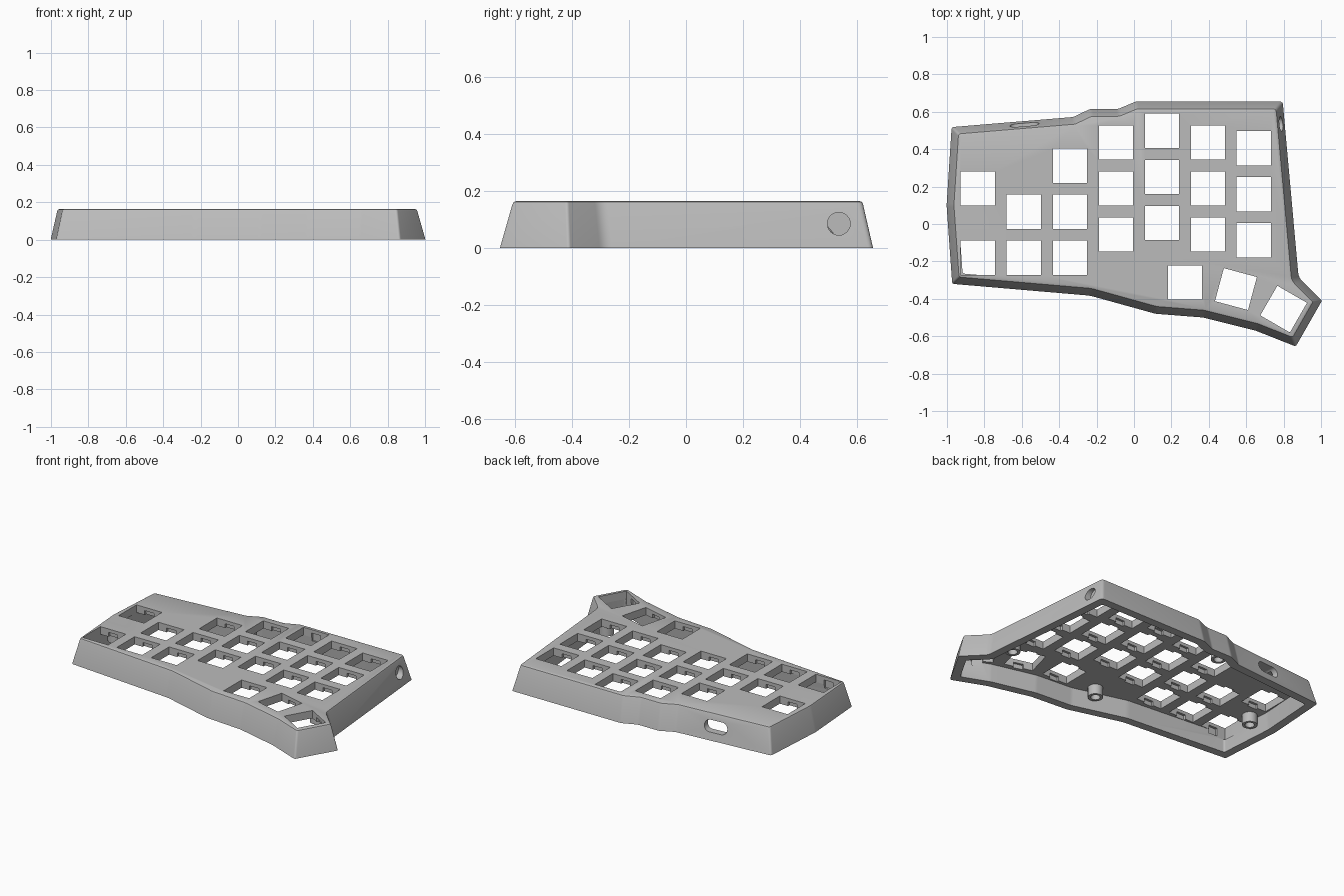
import bpy, bmesh, math
from mathutils import Vector, Matrix

if "Cube" in bpy.data.objects:
    bpy.data.objects.remove(bpy.data.objects["Cube"])

HEIGHT, PLATE_Z, KEY = 0.165, 0.115, 0.183

grey = bpy.data.materials.new("case grey")
grey.use_nodes = True
grey.diffuse_color = (0.5, 0.5, 0.5, 1)
grey.node_tree.nodes["Principled BSDF"].inputs["Base Color"].default_value = (0.5, 0.5, 0.5, 1)

# Case footprint, counter-clockwise: x, y, corner radius
OUTLINE = [
    (-0.972, -0.32, 0.015), (-0.235, -0.383, 0.2), (0.115, -0.48, 0.12),
    (0.37, -0.5, 0.12), (0.65, -0.57, 0.1), (0.865, -0.655, 0.015),
    (1.005, -0.41, 0.012), (0.88, -0.285, 0.07), (0.795, 0.655, 0.02),
    (0.01, 0.655, 0.05), (-0.085, 0.615, 0.05), (-0.235, 0.615, 0.05),
    (-0.325, 0.572, 0.05), (-0.975, 0.518, 0.015), (-1.002, 0.1, 0.15)]


def inset(amount):
    """Mitred inset of the footprint, then rounded corners."""
    pts = [Vector(p[:2]) for p in OUTLINE]
    n = len(pts)
    moved = []
    for i, p in enumerate(pts):
        d1 = (p - pts[i - 1]).normalized()
        d2 = (pts[(i + 1) % n] - p).normalized()
        n1, n2 = Vector((-d1.y, d1.x)), Vector((-d2.y, d2.x))
        moved.append(p + (n1 + n2) * amount / (1 + n1.dot(n2)))
    ring = []
    for i, p in enumerate(moved):
        a, b = moved[i - 1] - p, moved[(i + 1) % n] - p
        half = a.angle(b) / 2
        cut = min(OUTLINE[i][2] / math.tan(half), 0.4 * a.length, 0.4 * b.length)
        start, end = p + a.normalized() * cut, p + b.normalized() * cut
        for k in range(6):
            t = k / 5
            ring.append(start * (1 - t) ** 2 + p * 2 * t * (1 - t) + end * t * t)
    return ring


def make_object(name, bm):
    bmesh.ops.recalc_face_normals(bm, faces=bm.faces)
    mesh = bpy.data.meshes.new(name)
    bm.to_mesh(mesh)
    bm.free()
    mesh.materials.append(grey)
    obj = bpy.data.objects.new(name, mesh)
    bpy.context.collection.objects.link(obj)
    return obj


def loft(name, levels):
    """Solid through inset footprints at given heights."""
    bm = bmesh.new()
    rings = [[bm.verts.new((p.x, p.y, z)) for p in inset(a)] for a, z in levels]
    n = len(rings[0])
    for low, high in zip(rings, rings[1:]):
        for i in range(n):
            j = (i + 1) % n
            bm.faces.new((low[i], low[j], high[j], high[i]))
    bm.faces.new(rings[0][::-1])
    bm.faces.new(rings[-1])
    return make_object(name, bm)


def add_box(bm, x, y, turn, size, z0, z1):
    m = (Matrix.Translation((x, y, (z0 + z1) / 2))
         @ Matrix.Rotation(math.radians(turn), 4, 'Z')
         @ Matrix.Diagonal((size[0], size[1], z1 - z0, 1)))
    bmesh.ops.create_cube(bm, size=1, matrix=m)


def add_prism(bm, section, matrix, depth):
    """Extrude a closed 2D section symmetrically along local z."""
    ends = [[bm.verts.new(matrix @ Vector((x, y, s * depth / 2))) for x, y in section]
            for s in (-1, 1)]
    n = len(section)
    for i in range(n):
        j = (i + 1) % n
        bm.faces.new((ends[0][i], ends[0][j], ends[1][j], ends[1][i]))
    bm.faces.new(ends[0][::-1])
    bm.faces.new(ends[1])


def stadium(half_length, radius, steps=12):
    pts = []
    for side in (1, -1):
        for k in range(steps + 1):
            a = math.pi * (k / steps - 0.5) + (0 if side > 0 else math.pi)
            pts.append((side * half_length + radius * math.cos(a), radius * math.sin(a)))
    return pts


def subtract(target, cutter):
    cutter.hide_render = True
    mod = target.modifiers.new("cut", 'BOOLEAN')
    mod.operation, mod.solver, mod.object = 'DIFFERENCE', 'EXACT', cutter
    bpy.context.view_layer.objects.active = target
    bpy.ops.object.modifier_apply(modifier=mod.name)
    bpy.data.objects.remove(cutter)


# Key positions: columns (x, top y, count), gap in the first column, turned thumb keys
PITCH = 0.246
keys = [(-0.835, 0.19, 0), (-0.835, -0.18, 0)]
for x, top, count in [(-0.59, 0.066, 2), (-0.342, 0.312, 3), (-0.096, 0.436, 3),
                      (0.149, 0.498, 3), (0.395, 0.436, 3), (0.64, 0.405, 3)]:
    keys += [(x, top - PITCH * i, 0) for i in range(count)]
keys += [(0.272, -0.313, 0), (0.545, -0.348, -15), (0.80, -0.455, -30)]

# Tapered shell with a softened top edge, open underneath
case = loft("case_shell", [(0, 0), (0.035, 0.153), (0.039, 0.161), (0.048, HEIGHT)])
subtract(case, loft("cavity", [(0.05, -0.05), (0.062, PLATE_Z)]))

# Key openings, cable slot and round socket
bm = bmesh.new()
for x, y, turn in keys:
    add_box(bm, x, y, turn, (KEY, KEY), 0.08, 0.3)
slot = (Matrix.Translation((-0.585, 0.52, 0.085)) @ Matrix.Rotation(math.radians(4.7), 4, 'Z')
        @ Matrix.Rotation(math.pi / 2, 4, 'X'))
add_prism(bm, stadium(0.042, 0.036), slot, 0.2)
socket = Matrix.Translation((0.82, 0.535, 0.085)) @ Matrix.Rotation(math.pi / 2, 4, 'Y')
add_prism(bm, stadium(0.0001, 0.04), socket, 0.14)
subtract(case, make_object("openings", bm))

# Clip notches hidden under the lip of each key opening
bm = bmesh.new()
for x, y, turn in keys:
    add_box(bm, x, y, turn, (0.065, KEY + 0.03), 0.09, 0.143)
subtract(case, make_object("notches", bm))

# Hollow screw posts under the plate
posts = []
for i, (x, y) in enumerate([(0.02, -0.33), (-0.885, 0.005), (-0.25, 0.475), (0.735, -0.235)]):
    bm = bmesh.new()
    loops = [[bm.verts.new((x + r * math.cos(a), y + r * math.sin(a), z))
              for a in (k * math.tau / 24 for k in range(24))]
             for r, z in [(0.045, PLATE_Z + 0.01), (0.045, 0.05), (0.028, 0.05), (0.028, PLATE_Z + 0.01)]]
    for k in range(4):
        a, b = loops[k], loops[(k + 1) % 4]
        for i2 in range(24):
            j = (i2 + 1) % 24
            bm.faces.new((a[i2], a[j], b[j], b[i2]))
    posts.append(make_object(f"screw_post_{i + 1}", bm))

for obj in [case] + posts:
    bpy.ops.object.select_all(action='DESELECT')
    obj.select_set(True)
    bpy.context.view_layer.objects.active = obj
    bpy.ops.object.shade_smooth_by_angle(angle=math.radians(25))
